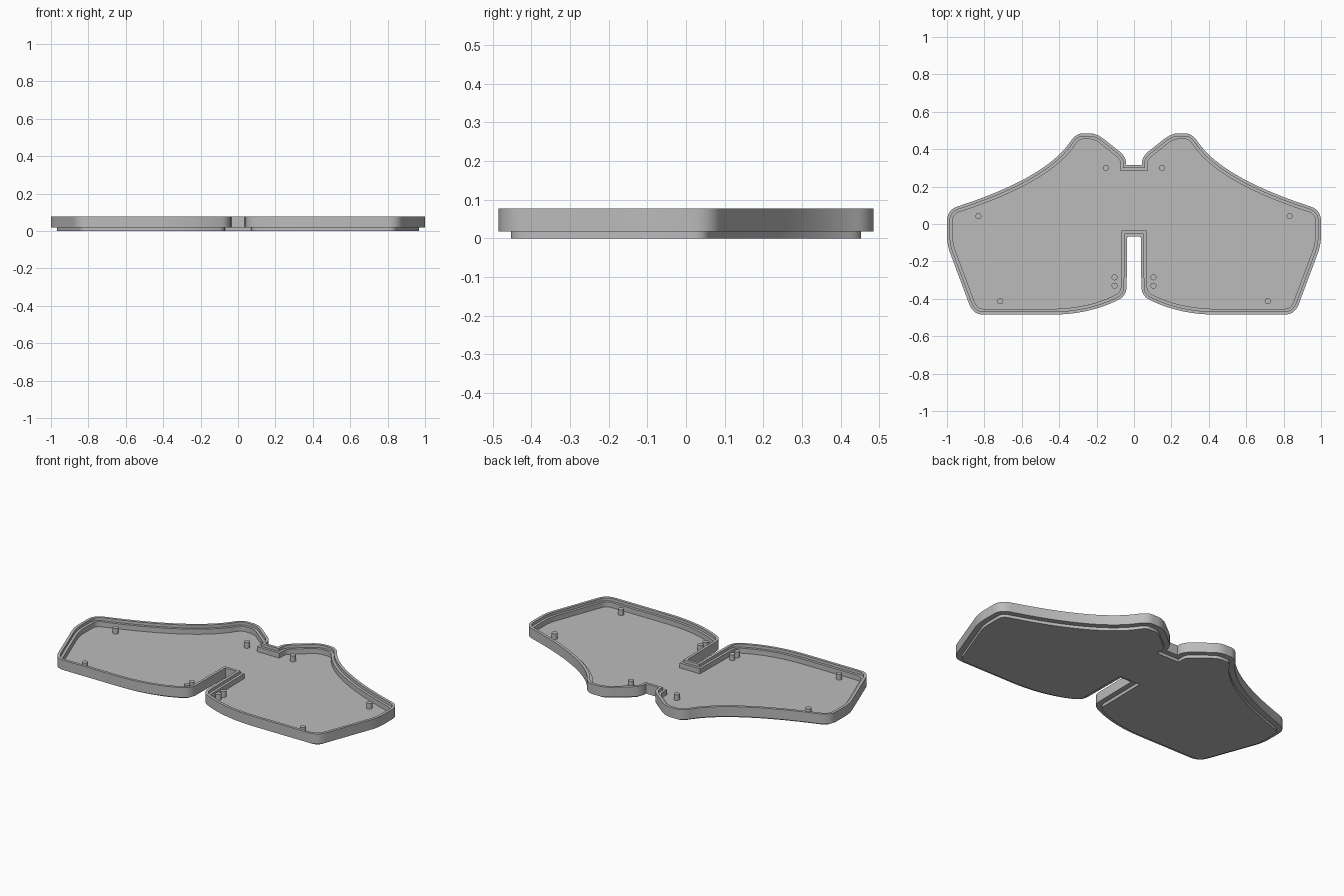
import bpy
import bmesh
import math
from mathutils import Vector

cube = bpy.data.objects.get("Cube")
if cube:
    bpy.data.objects.remove(cube, do_unlink=True)

grey = bpy.data.materials.new("plain grey")
grey.use_nodes = True
colour = (0.5, 0.5, 0.5, 1)
grey.diffuse_color = colour
grey.node_tree.nodes["Principled BSDF"].inputs["Base Color"].default_value = colour

# Corners of the left half: x, y, rounding before and after the corner
half = [
    (0.042, 0.315, 0, 0),
    (0.042, 0.36, 0.035, 0.05),
    (0.20, 0.485, 0.05, 0.04),
    (0.31, 0.485, 0.04, 0.05),
    (0.47, 0.25, 0.23, 0.48),
    (1.0, 0.075, 0.06, 0.06),
    (1.0, -0.11, 0.05, 0.05),
    (0.86, -0.485, 0.06, 0.06),
    (0.25, -0.485, 0.2, 0.17),
    (0.04, -0.385, 0.05, 0.05),
    (0.036, -0.067, 0, 0),
]
corners = half + [(-x, y, after, before) for x, y, before, after in reversed(half)]


def rounded(corners):
    """Replace each corner by a smooth curve between its two edges."""
    points = []
    for i, (x, y, before, after) in enumerate(corners):
        p = Vector((x, y))
        if before == 0:
            points.append(p)
            continue
        a = p + (Vector(corners[i - 1][:2]) - p).normalized() * before
        b = p + (Vector(corners[(i + 1) % len(corners)][:2]) - p).normalized() * after
        steps = 24 if before > 0.1 else 10
        for k in range(steps + 1):
            t = k / steps
            points.append(a * (1 - t) ** 2 + p * 2 * t * (1 - t) + b * t * t)
    return points


def inset(points, distance):
    """Move a clockwise outline inwards, keeping mitred corners."""
    result = []
    for i, p in enumerate(points):
        d1 = (p - points[i - 1]).normalized()
        d2 = (points[(i + 1) % len(points)] - p).normalized()
        n1, n2 = Vector((d1.y, -d1.x)), Vector((d2.y, -d2.x))
        result.append(p + (n1 + n2) * distance / (1 + n1.dot(n2)))
    return result


def finish(bm, name):
    bmesh.ops.recalc_face_normals(bm, faces=bm.faces)
    mesh = bpy.data.meshes.new(name)
    bm.to_mesh(mesh)
    bm.free()
    mesh.materials.append(grey)
    obj = bpy.data.objects.new(name, mesh)
    bpy.context.collection.objects.link(obj)
    bpy.ops.object.select_all(action='DESELECT')
    obj.select_set(True)
    bpy.context.view_layer.objects.active = obj
    bpy.ops.object.shade_smooth_by_angle(angle=math.radians(30))
    return obj


# Tray: stepped base, outer wall, rim, inner ledge and floor
floor_z, rim_z = 0.03, 0.077
sections = [
    (0.032, 0), (0.032, 0.018), (0, 0.018), (0, rim_z),
    (0.016, rim_z), (0.016, 0.06), (0.031, 0.06), (0.031, floor_z),
]
outline = rounded(corners)
bm = bmesh.new()
rings = [[bm.verts.new((p.x, p.y, z)) for p in inset(outline, d)] for d, z in sections]
for low, high in zip(rings, rings[1:]):
    for i in range(len(low)):
        bm.faces.new((low[i - 1], low[i], high[i], high[i - 1]))
bm.faces.new(rings[0])
bm.faces.new(rings[-1])
finish(bm, "tray")

# Mounting posts on the floor
post_top = 0.064
for side, label in ((1, "left"), (-1, "right")):
    spots = [(0.15, 0.3), (0.832, 0.042), (0.715, -0.413), (0.104, -0.285), (0.104, -0.33)]
    for number, (x, y) in enumerate(spots, 1):
        bm = bmesh.new()
        bmesh.ops.create_cone(bm, cap_ends=True, segments=24, radius1=0.016, radius2=0.016,
                              depth=post_top - floor_z + 0.004)
        post = finish(bm, f"{label}_post_{number}")
        post.location = (side * x, y, (post_top + floor_z - 0.004) / 2)
